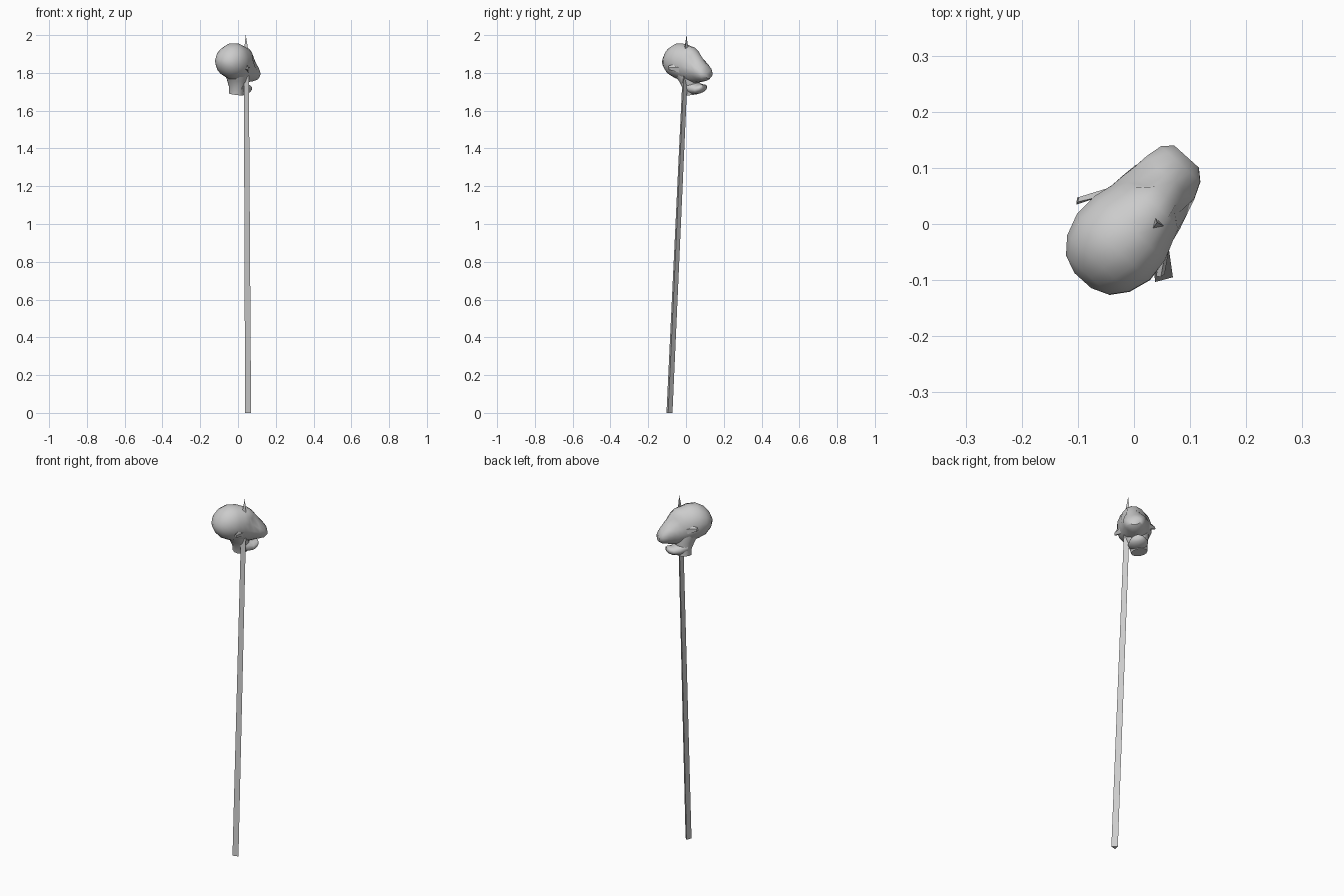
import bpy, bmesh, math
from mathutils import Vector, Matrix

if "Cube" in bpy.data.objects:
    bpy.data.objects.remove(bpy.data.objects["Cube"])

# head frame: local x = forward, y = left, z = up, turned and rolled on the stake
PIVOT = Vector((0, 0, 1.86))
HEAD = (Matrix.Translation(PIVOT) @ Matrix.Rotation(math.radians(48), 4, 'Z')
        @ Matrix.Rotation(math.radians(9), 4, 'X') @ Matrix.Translation(-PIVOT))


def finish(name, bm, smooth=50):
    bmesh.ops.recalc_face_normals(bm, faces=bm.faces)
    me = bpy.data.meshes.new(name)
    bm.to_mesh(me)
    bm.free()
    ob = bpy.data.objects.new(name, me)
    bpy.context.collection.objects.link(ob)
    if smooth:
        bpy.ops.object.select_all(action='DESELECT')
        ob.select_set(True)
        bpy.context.view_layer.objects.active = ob
        bpy.ops.object.shade_smooth_by_angle(angle=math.radians(smooth))
    return ob


def loft(rings):
    bm = bmesh.new()
    rows = [[bm.verts.new(p) for p in r] for r in rings]
    n = len(rows[0])
    for a, b in zip(rows, rows[1:]):
        for i in range(n):
            j = (i + 1) % n
            bm.faces.new((a[i], a[j], b[j], b[i]))
    bm.faces.new(rows[0])
    bm.faces.new(rows[-1])
    return bm


def section(u, top, bottom, w, n=16):
    zc, h = (top + bottom) / 2, (top - bottom) / 2
    return [(u, w * math.cos(2 * math.pi * i / n), zc + h * math.sin(2 * math.pi * i / n))
            for i in range(n)]


# skull and muzzle: forward position, top, bottom, half width
skull = [(-.136, 1.875, 1.845, .02), (-.123, 1.905, 1.815, .053), (-.095, 1.937, 1.785, .076),
         (-.055, 1.957, 1.768, .089), (-.01, 1.956, 1.757, .086), (.025, 1.944, 1.748, .074),
         (.05, 1.938, 1.745, .070), (.075, 1.917, 1.748, .064), (.105, 1.878, 1.752, .058),
         (.135, 1.838, 1.758, .048), (.152, 1.812, 1.770, .03)]
bm = loft([section(*s) for s in skull])
# sunken eye sockets and temples
for v in bm.verts:
    for s in (1, -1):
        d = (v.co - Vector((.08, s * .048, 1.875))).length
        if d < .04:
            v.co += Vector((-.012, -s * .016, 0)) * (1 - d / .04) * 1.4
bm.transform(HEAD)
finish("head", bm)

# neck stump
neck = [(1.685, -.022, .055, .042), (1.72, -.026, .06, .046), (1.76, -.045, .065, .058),
        (1.81, -.08, .06, .07)]
rings = []
for z, back, front, w in neck:
    c, r = (back + front) / 2, (front - back) / 2
    rings.append([(c + r * math.cos(math.tau * i / 12), w * math.sin(math.tau * i / 12), z)
                  for i in range(12)])
bm = loft(rings)
bm.transform(HEAD)
finish("neck", bm)

# hanging lower jaw
jaw = [(.005, 1.775, 1.695, .05), (.045, 1.752, 1.686, .052), (.08, 1.738, 1.690, .046),
       (.1, 1.738, 1.700, .034), (.11, 1.734, 1.712, .02)]
bm = loft([section(*s, n=12) for s in jaw])
bm.transform(HEAD)
finish("lower_jaw", bm)

# pointed ears swept backwards
for side, label in ((1, "left"), (-1, "right")):
    bm = bmesh.new()
    base = [(.025, .070, 1.84), (.0, .076, 1.862), (-.015, .08, 1.825), (.012, .072, 1.812)]
    tip = [(-.03, .104, 1.845), (-.038, .101, 1.852), (-.043, .097, 1.836), (-.033, .104, 1.833)]
    a = [bm.verts.new((x, y * side, z)) for x, y, z in base]
    b = [bm.verts.new((x, y * side, z)) for x, y, z in tip]
    for i in range(4):
        j = (i + 1) % 4
        bm.faces.new((a[i], a[j], b[j], b[i]))
    bm.faces.new(a)
    bm.faces.new(b)
    bm.transform(HEAD)
    finish(label + "_ear", bm, 30)

# three-sided leaning stake with a sharpened tip
foot, end = Vector((.051, -.09, 0)), Vector((.041, .003, 2))
rings = []
for z, r in ((0, .019), (1.7, .016), (1.91, .015), (1.955, .0075), (2.0, .0004)):
    c = foot.lerp(end, z / 2)
    rings.append([c + Vector((r * math.cos(math.radians(a)), r * math.sin(math.radians(a)), 0))
                  for a in (105, 225, 345)])
finish("stake", loft(rings), 0)
